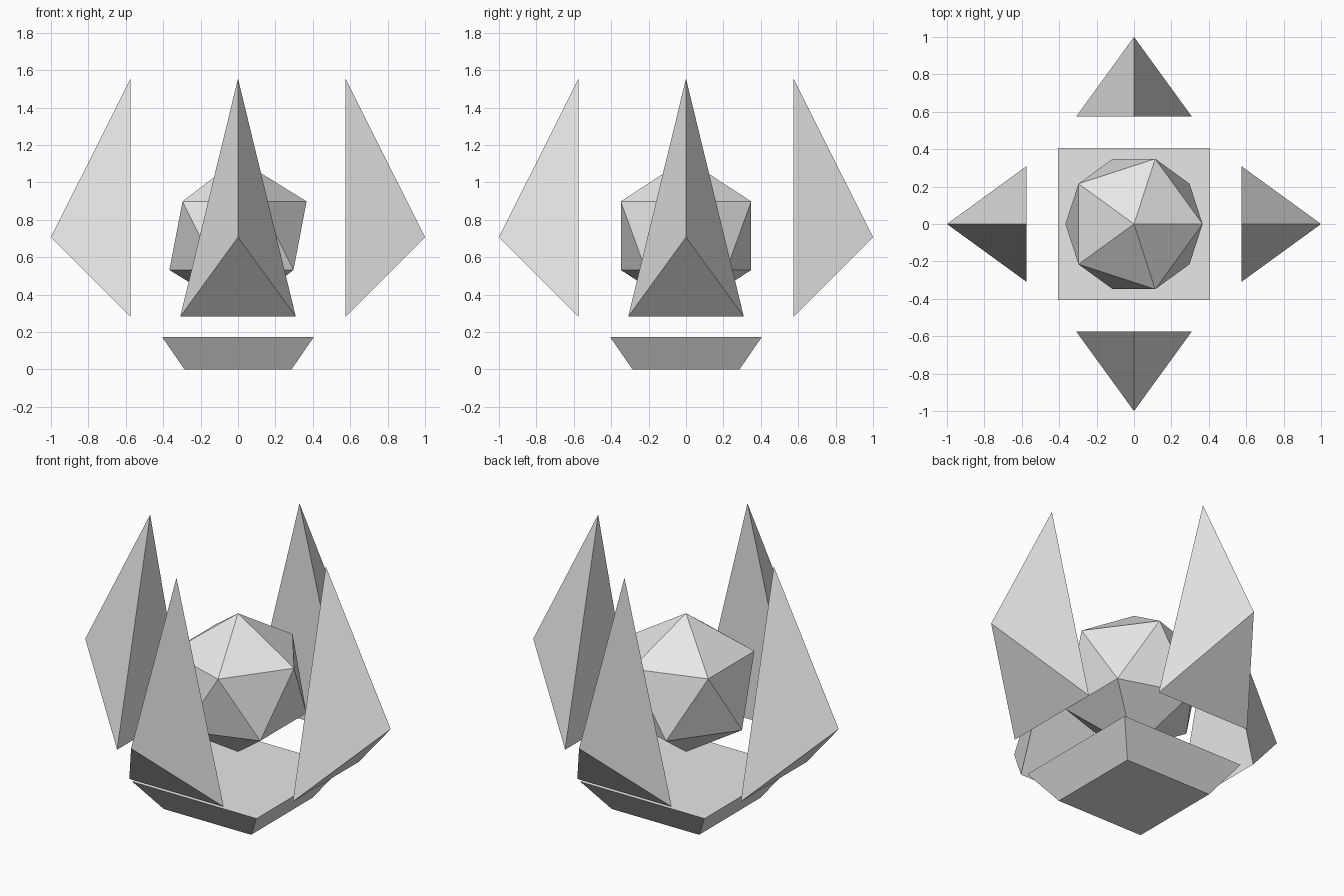
import bpy
import bmesh
import math
from mathutils import Matrix

if "Cube" in bpy.data.objects:
    bpy.data.objects.remove(bpy.data.objects["Cube"])

grey = bpy.data.materials.new("light grey")
grey.diffuse_color = (0.8, 0.8, 0.8, 1)
grey.use_nodes = True
grey.node_tree.nodes["Principled BSDF"].inputs["Base Color"].default_value = grey.diffuse_color


def add_object(name, bm):
    bmesh.ops.recalc_face_normals(bm, faces=bm.faces)
    mesh = bpy.data.meshes.new(name)
    bm.to_mesh(mesh)
    bm.free()
    mesh.materials.append(grey)
    obj = bpy.data.objects.new(name, mesh)
    bpy.context.collection.objects.link(obj)
    return obj


# Pedestal: square block that widens towards the top
bm = bmesh.new()
bmesh.ops.create_cone(bm, cap_ends=True, segments=4, radius1=0.286 * math.sqrt(2),
                      radius2=0.406 * math.sqrt(2), depth=0.174,
                      matrix=Matrix.Translation((0, 0, 0.087)) @ Matrix.Rotation(math.pi / 4, 4, 'Z'))
add_object("pedestal", bm)

# Core: floating twenty-sided gem
bm = bmesh.new()
bmesh.ops.create_icosphere(bm, subdivisions=1, radius=0.41,
                           matrix=Matrix.Translation((0, 0, 0.715)))
add_object("core", bm)

# Shards: four tetrahedra around the core, flat side inwards
for i, side in enumerate(("right", "back", "left", "front")):
    bm = bmesh.new()
    low_a, low_b, tip, outer = [bm.verts.new(p) for p in (
        (0.575, -0.309, 0.282), (0.575, 0.309, 0.282), (0.575, 0, 1.555), (1, 0, 0.707))]
    for face in ((low_a, low_b, tip), (low_a, low_b, outer),
                 (low_a, tip, outer), (low_b, tip, outer)):
        bm.faces.new(face)
    bmesh.ops.rotate(bm, verts=bm.verts, cent=(0, 0, 0),
                     matrix=Matrix.Rotation(i * math.pi / 2, 3, 'Z'))
    add_object(side + "_shard", bm)
